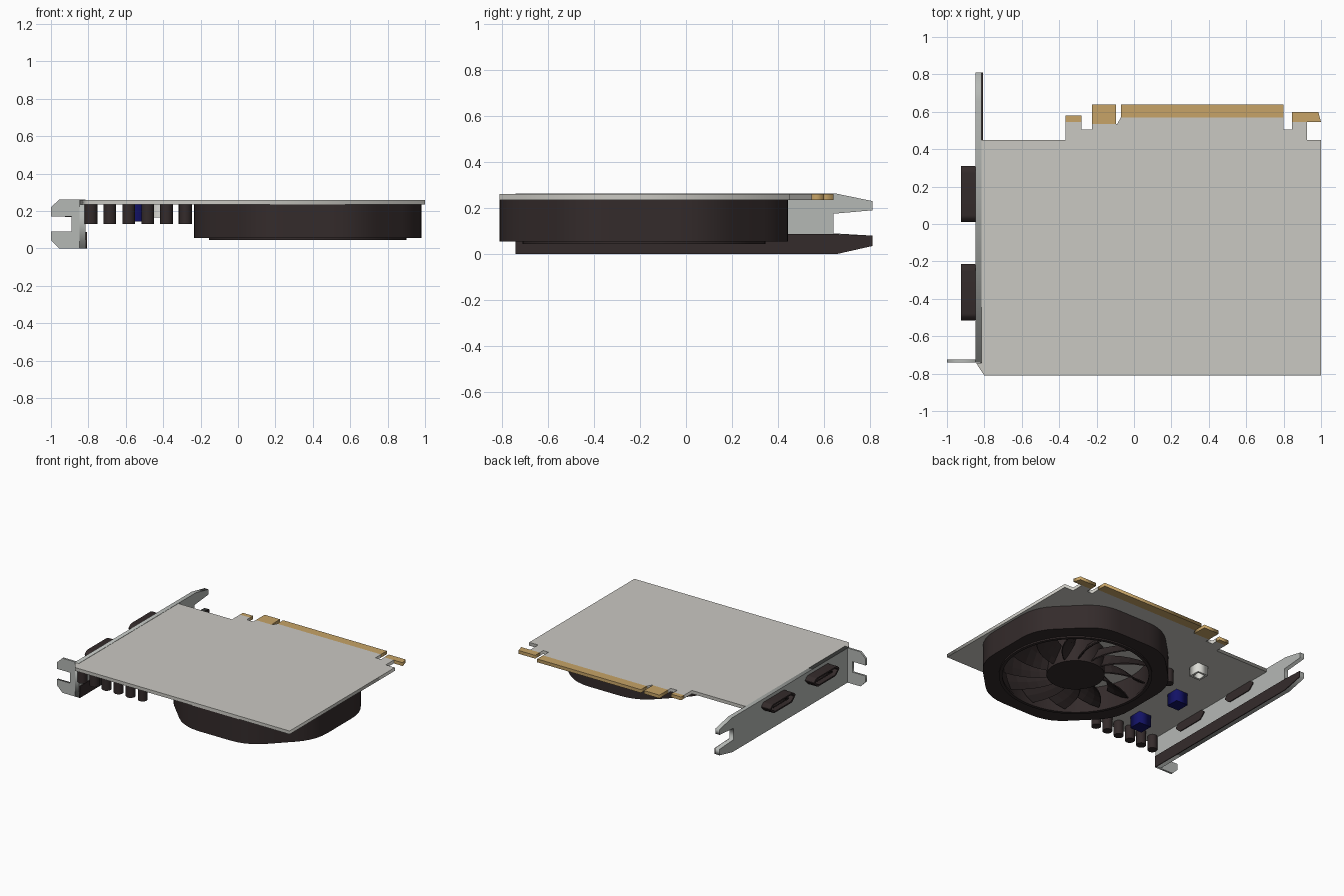
import bpy, bmesh, math
from mathutils import Matrix, Vector

if "Cube" in bpy.data.objects:
    bpy.data.objects.remove(bpy.data.objects["Cube"])


def material(name, r, g, b):
    m = bpy.data.materials.new(name)
    m.diffuse_color = (r, g, b, 1)
    m.use_nodes = True
    m.node_tree.nodes["Principled BSDF"].inputs["Base Color"].default_value = m.diffuse_color
    return m


BOARD = material("warm light grey", .59, .58, .54)
STEEL = material("steel grey", .46, .48, .46)
DARK = material("dark brown", .034, .024, .024)
GOLD = material("contact gold", .57, .37, .135)
BLUE = material("navy blue", .006, .006, .13)
WHITE = material("off white", .70, .70, .66)

# local x, y, z of a flat profile mapped to world axes
PLANES = {
    "xy": Matrix(((1, 0, 0), (0, 1, 0), (0, 0, 1))),
    "yz": Matrix(((0, 0, 1), (1, 0, 0), (0, 1, 0))),
    "xz": Matrix(((1, 0, 0), (0, 0, -1), (0, 1, 0))),
}


def plate(name, loops, lo, hi, mat, plane="xy", smooth=False):
    """Extrude closed outlines (extra loops are holes) between lo and hi."""
    cu = bpy.data.curves.new(name, 'CURVE')
    cu.dimensions, cu.fill_mode, cu.extrude = '2D', 'BOTH', (hi - lo) / 2
    for pts in loops:
        sp = cu.splines.new('POLY')
        sp.points.add(len(pts) - 1)
        for p, (u, v) in zip(sp.points, pts):
            p.co = (u, v, 0, 1)
        sp.use_cyclic_u = True
    ob = bpy.data.objects.new(name, cu)
    bpy.context.collection.objects.link(ob)
    bpy.ops.object.select_all(action='DESELECT')
    bpy.context.view_layer.objects.active = ob
    ob.select_set(True)
    bpy.ops.object.convert(target='MESH')
    ob = bpy.context.view_layer.objects.active
    mid = (lo + hi) / 2 * (-1 if plane == "xz" else 1)
    ob.data.transform(PLANES[plane].to_4x4() @ Matrix.Translation((0, 0, mid)))
    bm = bmesh.new()
    bm.from_mesh(ob.data)
    bmesh.ops.remove_doubles(bm, verts=bm.verts, dist=1e-5)
    bmesh.ops.recalc_face_normals(bm, faces=bm.faces)
    bm.to_mesh(ob.data)
    bm.free()
    ob.data.materials.clear()
    ob.data.materials.append(mat)
    if smooth:
        bpy.ops.object.shade_smooth_by_angle(angle=math.radians(35))
    return ob


def rect(x0, x1, y0, y1):
    return [(x0, y0), (x1, y0), (x1, y1), (x0, y1)]


def circle(cx, cy, r, n):
    return [(cx + r * math.cos(2 * math.pi * i / n),
             cy + r * math.sin(2 * math.pi * i / n)) for i in range(n)]


def rounded(pts, d, n=5):
    """Round every corner of an outline with a quadratic arc starting d away."""
    out = []
    for i, p in enumerate(pts):
        p = Vector(p)
        a = p + (Vector(pts[i - 1]) - p).normalized() * d
        b = p + (Vector(pts[(i + 1) % len(pts)]) - p).normalized() * d
        for k in range(n + 1):
            t = k / n
            out.append(tuple(a * (1 - t) ** 2 + p * 2 * t * (1 - t) + b * t * t))
    return out


# circuit board with stepped edge and tabs
Z0, Z1 = .235, .26
plate("circuit_board", [[
    (-.8, -.81), (1, -.81), (1, .45), (.925, .45), (.925, .545), (.845, .545),
    (.845, .505), (.8, .505), (.8, .57), (-.07, .57), (-.09, .535),
    (-.225, .535), (-.225, .505), (-.28, .505), (-.28, .545), (-.365, .545),
    (-.365, .45), (-.815, .45), (-.815, -.742), (-.845, -.742)]], Z0, Z1, BOARD)

# gold edge contacts
for i, pts in enumerate([
        rect(-.365, -.28, .545, .58), rect(-.225, -.095, .535, .64),
        rect(-.07, .8, .57, .64),
        [(.845, .545), (1, .545), (.985, .6), (.845, .6)]]):
    plate(f"edge_contact_{i + 1}", [pts], Z0, Z1, GOLD)

# mounting bracket with forked end, folded tab and dark inner strip
plate("bracket", [[
    (-.74, 0), (.655, 0), (.81, .035), (.81, .08), (.64, .09), (.64, .175),
    (.81, .19), (.81, .23), (.655, .262), (-.74, .262)]], -.848, -.815, STEEL, "yz")
plate("bracket_tab", [[
    (-.815, 0), (-.815, .262), (-.955, .262), (-1, .22), (-1, .17), (-.89, .17),
    (-.89, .09), (-1, .09), (-1, .045), (-.955, 0)]], -.74, -.725, STEEL, "xz")
plate("bracket_inner_strip", [[
    (-.74, 0), (.655, 0), (.81, .035), (.81, .08), (.64, .087), (-.74, .087)]],
    -.815, -.808, DARK, "yz")

# two hollow display sockets
for i, yc in enumerate((.16, -.365)):
    def outline(k, kz):
        pts = [(-.155, .008), (-.125, .035), (.125, .035), (.155, .008),
               (.11, -.035), (-.11, -.035)]
        return rounded([(yc + u * k, .202 + v * kz) for u, v in pts], .012, 3)
    plate(f"socket_shell_{i + 1}", [outline(1, 1), outline(.88, .7)],
          -.925, -.85, DARK, "yz", True)
    plate(f"socket_back_{i + 1}", [outline(.99, .99)], -.87, -.808, DARK, "yz", True)
    plate(f"socket_tongue_{i + 1}", [rect(yc - .09, yc + .09, .197, .207)],
          -.91, -.87, DARK, "yz")

# fan shroud: softened octagon with a round opening
CX, CY, HX, HY, C = .372, -.183, .608, .627, .34
octagon = []
for sx, sy in ((1, 1), (-1, 1), (-1, -1), (1, -1)):
    pair = [(CX + sx * HX, CY + sy * (HY - C)), (CX + sx * (HX - C), CY + sy * HY)]
    octagon += pair if sx * sy > 0 else pair[::-1]
plate("fan_shroud", [rounded(octagon, .14), circle(CX, CY, .51, 64)],
      .055, Z0, DARK, smooth=True)
plate("fan_lip", [circle(CX, CY, .528, 64), circle(CX, CY, .505, 64)],
      .044, .06, DARK, smooth=True)
plate("fan_hub", [circle(CX, CY, .2, 40)], .05, Z0, DARK, smooth=True)

# swept, pitched fan blades
bm = bmesh.new()
BLADES, NR, NC = 13, 5, 3
for b in range(BLADES):
    grid = []
    for i in range(NR + 1):
        r = .19 + .305 * i / NR
        for j in range(NC + 1):
            t = j / NC
            a = 2 * math.pi * b / BLADES + .3 * (i / NR) ** 1.3 + .36 * t
            z = .06 + .12 * t ** 1.2
            grid.append(bm.verts.new((CX + r * math.cos(a), CY + r * math.sin(a), z)))
    for i in range(NR):
        for j in range(NC):
            k = i * (NC + 1) + j
            bm.faces.new((grid[k], grid[k + 1], grid[k + NC + 2], grid[k + NC + 1]))
me = bpy.data.meshes.new("fan_blades")
bm.to_mesh(me)
bm.free()
me.materials.append(DARK)
blades = bpy.data.objects.new("fan_blades", me)
bpy.context.collection.objects.link(blades)
blades.modifiers.new("thickness", 'SOLIDIFY').thickness = .008

# row of capacitors along the front edge, and one beside the fan
spots = [(-.786 + .101 * i, -.74) for i in range(6)] + [(-.285, .03)]
for i, (x, y) in enumerate(spots):
    plate(f"capacitor_{i + 1}", [circle(x, y, .034, 20)], .13, Z0, DARK, smooth=True)

# blue coils and open white connector
for i, y in enumerate((-.18, -.576)):
    plate(f"blue_block_{i + 1}", [rect(-.592, -.492, y - .05, y + .05)], .145, Z0, BLUE)
plate("white_connector", [rect(-.46, -.37, .155, .245), rect(-.445, -.385, .17, .23)],
      .165, Z0, WHITE)
